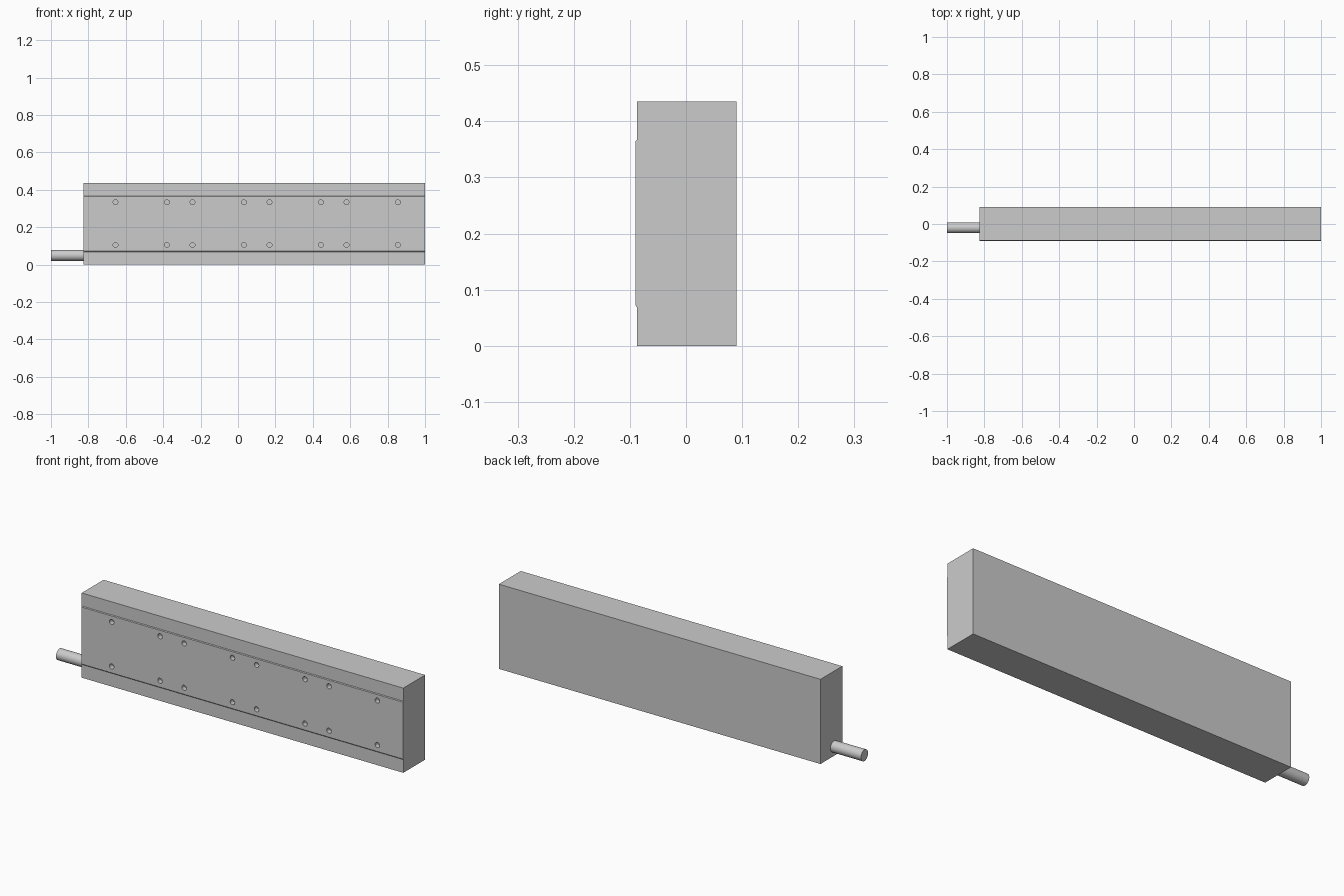
import bpy, bmesh
from math import pi, radians
from mathutils import Matrix

if "Cube" in bpy.data.objects:
    bpy.data.objects.remove(bpy.data.objects["Cube"])

X0, X1 = -0.827, 1.0
HEIGHT = 0.435


def new_object(name, bm):
    bmesh.ops.recalc_face_normals(bm, faces=bm.faces)
    mesh = bpy.data.meshes.new(name)
    bm.to_mesh(mesh)
    bm.free()
    obj = bpy.data.objects.new(name, mesh)
    bpy.context.collection.objects.link(obj)
    return obj


def add_cylinder(bm, centre, radius, depth, axis, sides):
    turn = Matrix.Rotation(pi / 2, 4, axis)
    bmesh.ops.create_cone(bm, cap_ends=True, segments=sides, radius1=radius,
                          radius2=radius, depth=depth,
                          matrix=Matrix.Translation(centre) @ turn)


# Housing: side profile with a slightly raised front panel, extruded along x
profile = [(0.09, 0), (0.09, HEIGHT), (-0.087, HEIGHT), (-0.087, 0.368),
           (-0.09, 0.364), (-0.09, 0.072), (-0.087, 0.068), (-0.087, 0)]
bm = bmesh.new()
face = bm.faces.new([bm.verts.new((X0, y, z)) for y, z in profile])
ext = bmesh.ops.extrude_face_region(bm, geom=[face])
bmesh.ops.translate(bm, vec=(X1 - X0, 0, 0),
                    verts=[v for v in ext["geom"] if isinstance(v, bmesh.types.BMVert)])
housing = new_object("housing", bm)

# Screw holes: four pairs of columns in two rows, cut into the front
bm = bmesh.new()
for i in range(4):
    for x in (-0.655 + 0.4117 * i, -0.380 + 0.4117 * i):
        for z in (0.105, 0.333):
            add_cylinder(bm, (x, -0.09, z), 0.013, 0.05, 'X', 32)
cutter = new_object("screw_hole_cutter", bm)
cutter.hide_render = True
cutter.hide_set(True)
cut = housing.modifiers.new("screw_holes", 'BOOLEAN')
cut.operation = 'DIFFERENCE'
cut.solver = 'EXACT'
cut.object = cutter

# Cable stub leaving the lower left end
bm = bmesh.new()
add_cylinder(bm, ((X0 - 1) / 2, -0.02, 0.049), 0.029, X0 + 1, 'Y', 48)
cable = new_object("cable_stub", bm)

# Smooth the round walls, keep the edges sharp
bpy.ops.object.select_all(action='DESELECT')
cable.select_set(True)
bpy.context.view_layer.objects.active = cable
bpy.ops.object.shade_smooth_by_angle(angle=radians(30))
